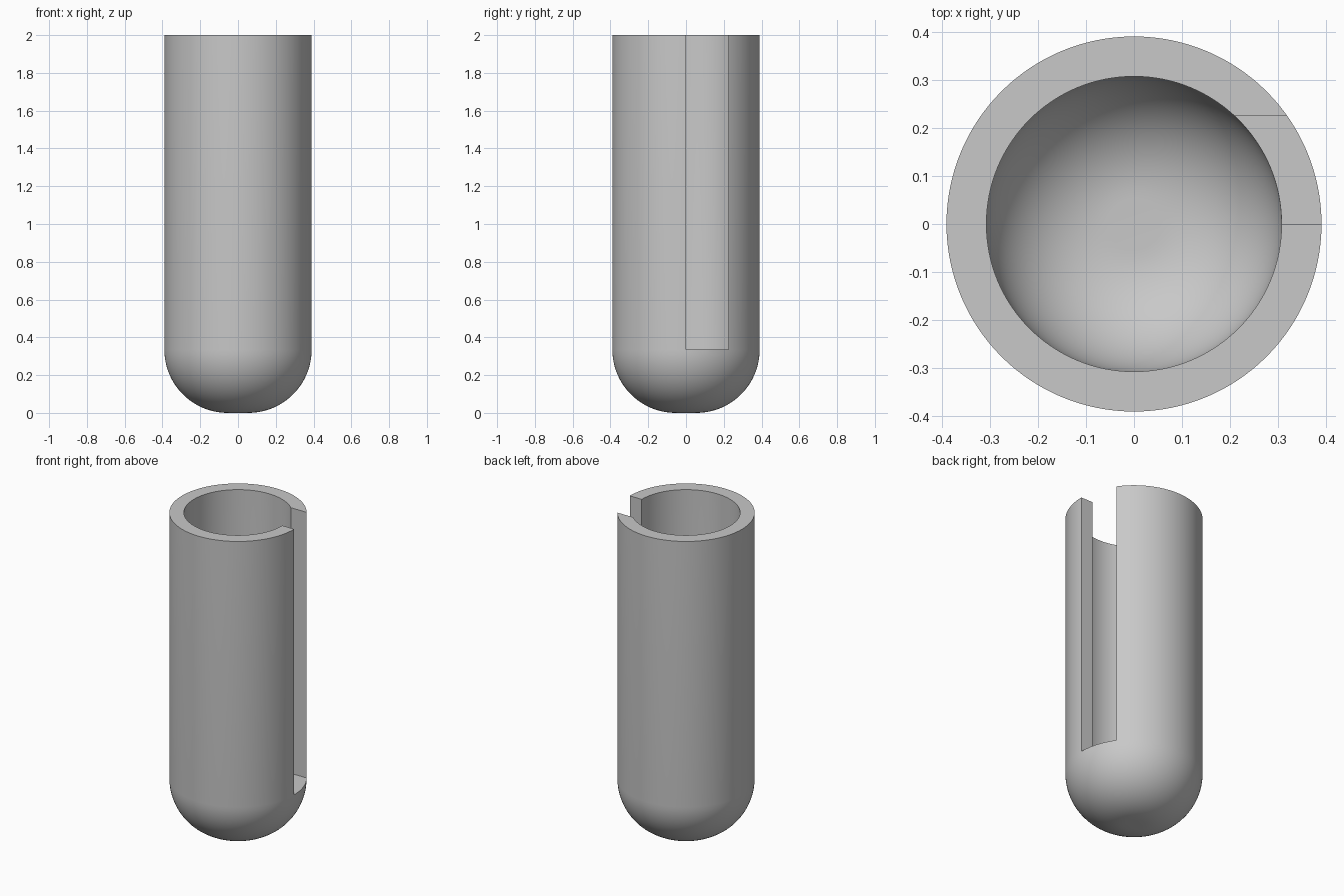
import bpy
import bmesh
from math import sin, cos, pi, radians
from mathutils import Matrix, Vector

HEIGHT = 2.0
OUTER, WALL = 0.39, 0.083
FILLET = 0.335          # outer rounding of the closed end
SLOT_WIDTH, SLOT_FLOOR = 0.225, 0.335
STEPS, ARC = 128, 20

cube = bpy.data.objects.get("Cube")
if cube:
    bpy.data.objects.remove(cube, do_unlink=True)

grey = bpy.data.materials.new("plain grey")
grey.use_nodes = True
colour = (0.58, 0.58, 0.58, 1)
grey.diffuse_color = colour
grey.node_tree.nodes["Principled BSDF"].inputs["Base Color"].default_value = colour


def make_object(name, bm):
    mesh = bpy.data.meshes.new(name)
    bm.to_mesh(mesh)
    bm.free()
    mesh.materials.append(grey)
    obj = bpy.data.objects.new(name, mesh)
    bpy.context.collection.objects.link(obj)
    return obj


def rounded_wall(radius):
    """Half profile from the axis, round the fillet, up to the rim."""
    flat = OUTER - FILLET
    bend = radius - flat
    points = [Vector((0, 0, FILLET - bend))]
    for i in range(ARC + 1):
        a = pi / 2 * i / ARC
        points.append(Vector((flat + bend * sin(a), 0, FILLET - bend * cos(a))))
    return points + [Vector((radius, 0, HEIGHT))]


# Round-bottomed hollow tube, lathed from one closed wall profile
bm = bmesh.new()
profile = rounded_wall(OUTER) + rounded_wall(OUTER - WALL)[::-1]
verts = [bm.verts.new(p) for p in profile]
edges = [bm.edges.new(pair) for pair in zip(verts, verts[1:])]
bmesh.ops.spin(bm, geom=verts + edges, cent=(0, 0, 0), axis=(0, 0, 1),
               angle=2 * pi, steps=STEPS, use_merge=False)
bmesh.ops.remove_doubles(bm, verts=bm.verts, dist=0.0001)
bmesh.ops.recalc_face_normals(bm, faces=bm.faces)
tube = make_object("slotted_tube", bm)

# Slot cutter, open at the rim, on one side only
bm = bmesh.new()
bmesh.ops.create_cube(bm, size=1, matrix=Matrix.Translation(
    (0.55, SLOT_WIDTH / 2, SLOT_FLOOR + 1)) @ Matrix.Diagonal((0.9, SLOT_WIDTH, 2, 1)))
cutter = make_object("slot_cutter", bm)
cutter.hide_render = True

slot = tube.modifiers.new("slot", 'BOOLEAN')
slot.operation = 'DIFFERENCE'
slot.solver = 'EXACT'
slot.object = cutter

# Apply the cut, then shade the curved walls smooth
bpy.ops.object.select_all(action='DESELECT')
tube.select_set(True)
bpy.context.view_layer.objects.active = tube
bpy.ops.object.modifier_apply(modifier=slot.name)
bpy.data.objects.remove(cutter, do_unlink=True)
bpy.ops.object.shade_smooth_by_angle(angle=radians(30))
